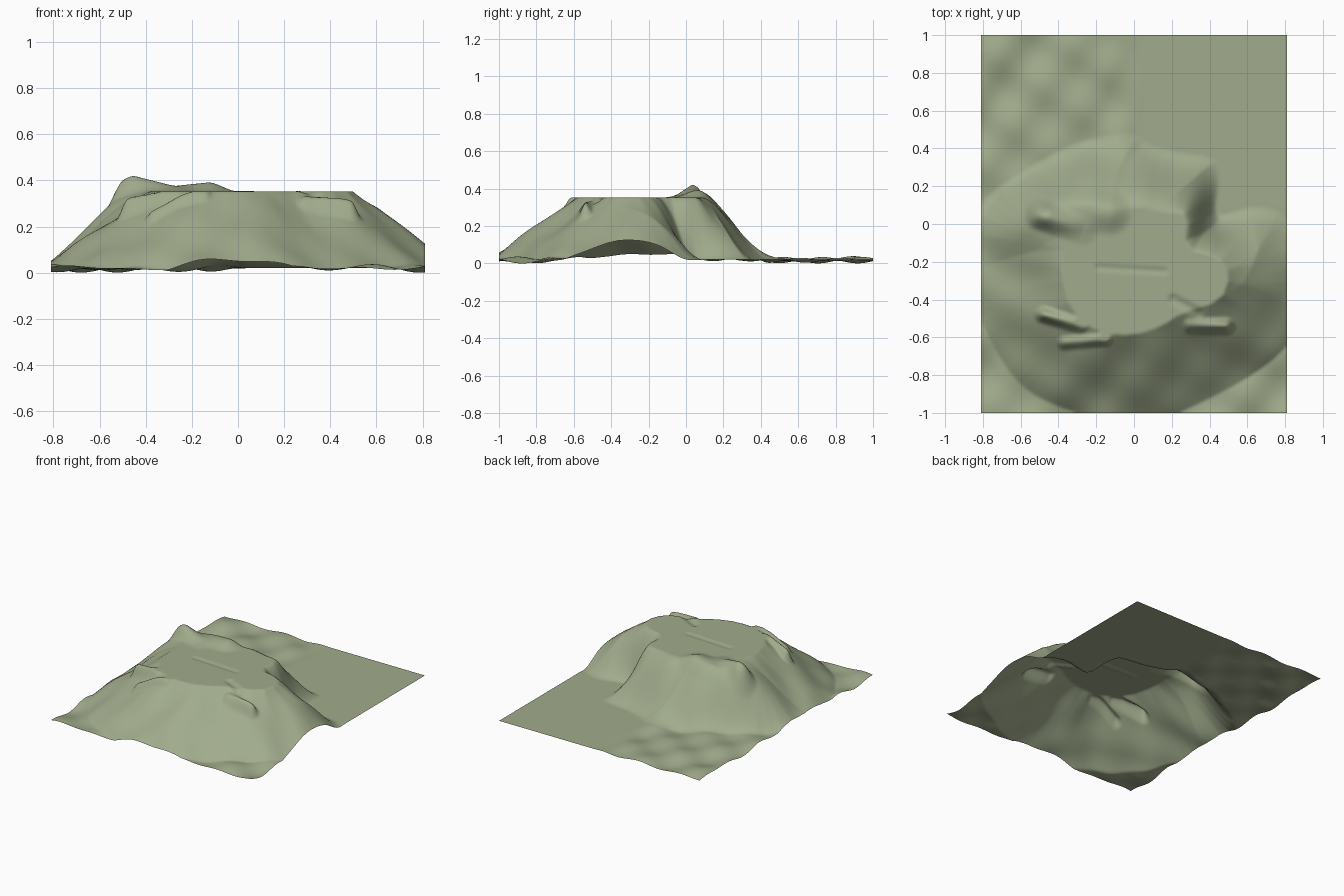
import bpy, bmesh, math
from mathutils import Vector

if "Cube" in bpy.data.objects:
    bpy.data.objects.remove(bpy.data.objects["Cube"], do_unlink=True)

GROUND, TOP = 0.024, 0.357

# Outline of the foot of the hill and of the flat summit
FOOT = [(-0.86, 0.13), (-0.5, 0.34), (-0.22, 0.48), (0, 0.5), (0.09, 0.4), (0.43, 0.38),
        (0.46, 0.25), (0.43, 0.05), (0.5, 0.06), (0.65, 0.12), (0.85, 0.06), (1.0, -0.36),
        (0.81, -0.66), (0.63, -0.8), (0.45, -0.9), (0.2, -1.02), (0.05, -1.07),
        (-0.2, -1.03), (-0.4, -0.97), (-0.6, -0.87), (-0.77, -0.62), (-0.88, -0.35)]
SUMMIT = [(-0.49, 0.05), (-0.3, 0.09), (0, 0.07), (0.2, 0.06), (0.27, 0.04), (0.27, -0.13),
          (0.44, -0.17), (0.51, -0.27), (0.46, -0.41), (0.25, -0.47), (0.15, -0.54),
          (0, -0.59), (-0.18, -0.58), (-0.33, -0.47), (-0.39, -0.25), (-0.36, -0.1)]

# Ledges, mounds and creases: start, end, radius, height at start and end
RIDGES = [((-0.48, -0.48), (-0.28, -0.54), 0.05, 0.065, 0.025),
          ((-0.37, -0.63), (-0.15, -0.61), 0.045, 0.03, 0.03),
          ((0.3, -0.54), (0.49, -0.54), 0.05, 0.025, 0.06),
          ((0.21, -0.4), (0.34, -0.47), 0.04, -0.012, -0.012),
          ((-0.5, 0.05), (-0.27, -0.03), 0.09, 0.075, 0.012),
          ((-0.4, 0.08), (-0.13, 0.06), 0.13, 0.01, 0.038),
          ((-0.19, -0.23), (0.16, -0.25), 0.03, -0.006, -0.006)]


def smooth(a, b, v):
    t = min(1, max(0, (v - a) / (b - a)))
    return t * t * (3 - 2 * t)


def nearest(x, y, a, b):
    """Distance to a segment and the fraction along it."""
    dx, dy = b[0] - a[0], b[1] - a[1]
    t = ((x - a[0]) * dx + (y - a[1]) * dy) / (dx * dx + dy * dy)
    t = min(1, max(0, t))
    return math.hypot(x - a[0] - t * dx, y - a[1] - t * dy), t


def outline_distance(x, y, loop):
    """Distance to a closed outline, positive inside it."""
    inside, best = False, 9
    for a, b in zip(loop, loop[1:] + loop[:1]):
        best = min(best, nearest(x, y, a, b)[0])
        if (a[1] > y) != (b[1] > y):
            if x < a[0] + (y - a[1]) * (b[0] - a[0]) / (b[1] - a[1]):
                inside = not inside
    return best if inside else -best


def rounded(loop, passes=2):
    """Cut the corners of an outline to soften it."""
    for _ in range(passes):
        cut = []
        for a, b in zip(loop, loop[1:] + loop[:1]):
            a, b = Vector(a), Vector(b)
            cut += [tuple(a.lerp(b, 0.25)), tuple(a.lerp(b, 0.75))]
        loop = cut
    return loop


foot, summit = rounded(FOOT), rounded(SUMMIT, 1)


def height(x, y):
    # Rippled ground, level in the back corner
    level = smooth(-0.15, 0.06, x) * smooth(-0.15, 0.1, y)
    ripple = 0.014 * math.sin(16 * x + 3 * y + 1) * math.sin(17 * y - 3 * x)
    ripple += 0.006 * math.sin(12 * x - 9 * y)
    ground = GROUND + ripple * (1 - level)

    # Hill side between foot and summit, rounder at the back
    d_foot = outline_distance(x, y, foot)
    if d_foot <= 0:
        return ground
    d_top = outline_distance(x, y, summit)
    t = 1 if d_top >= 0 else d_foot / (d_foot - d_top)
    back = smooth(-0.35, 0.05, y)
    t_shape = t * (1 - back) + t * t * (3 - 2 * t) * back
    z = ground + (TOP - ground) * t_shape

    # Gullies and swells on the slopes
    slope = 4 * t * (1 - t)
    angle = math.atan2(y + 0.25, x)
    z += 0.012 * slope * math.sin(9 * angle + 1)

    # Ledges, mounds and creases
    for a, b, radius, start, end in RIDGES:
        d, along = nearest(x, y, a, b)
        if d < radius:
            z += (start + (end - start) * along) * (1 - smooth(0, radius, d))

    # Front ledges stay below the summit
    return min(z, TOP) if y < -0.3 else z


# Terrain sheet
bm = bmesh.new()
bmesh.ops.create_grid(bm, x_segments=150, y_segments=186, size=1)
for v in bm.verts:
    v.co.x *= 0.81
    v.co.z = height(v.co.x, v.co.y)
lowest = min(v.co.z for v in bm.verts)
for v in bm.verts:
    v.co.z -= lowest
mesh = bpy.data.meshes.new("terrain")
bm.to_mesh(mesh)
bm.free()
terrain = bpy.data.objects.new("terrain", mesh)
bpy.context.collection.objects.link(terrain)
mesh.shade_smooth()

# Sage green ground colour
color = (0.355, 0.41, 0.262, 1)
mat = bpy.data.materials.new("sage_green")
mat.use_nodes = True
mat.diffuse_color = color
mat.node_tree.nodes["Principled BSDF"].inputs["Base Color"].default_value = color
mesh.materials.append(mat)
